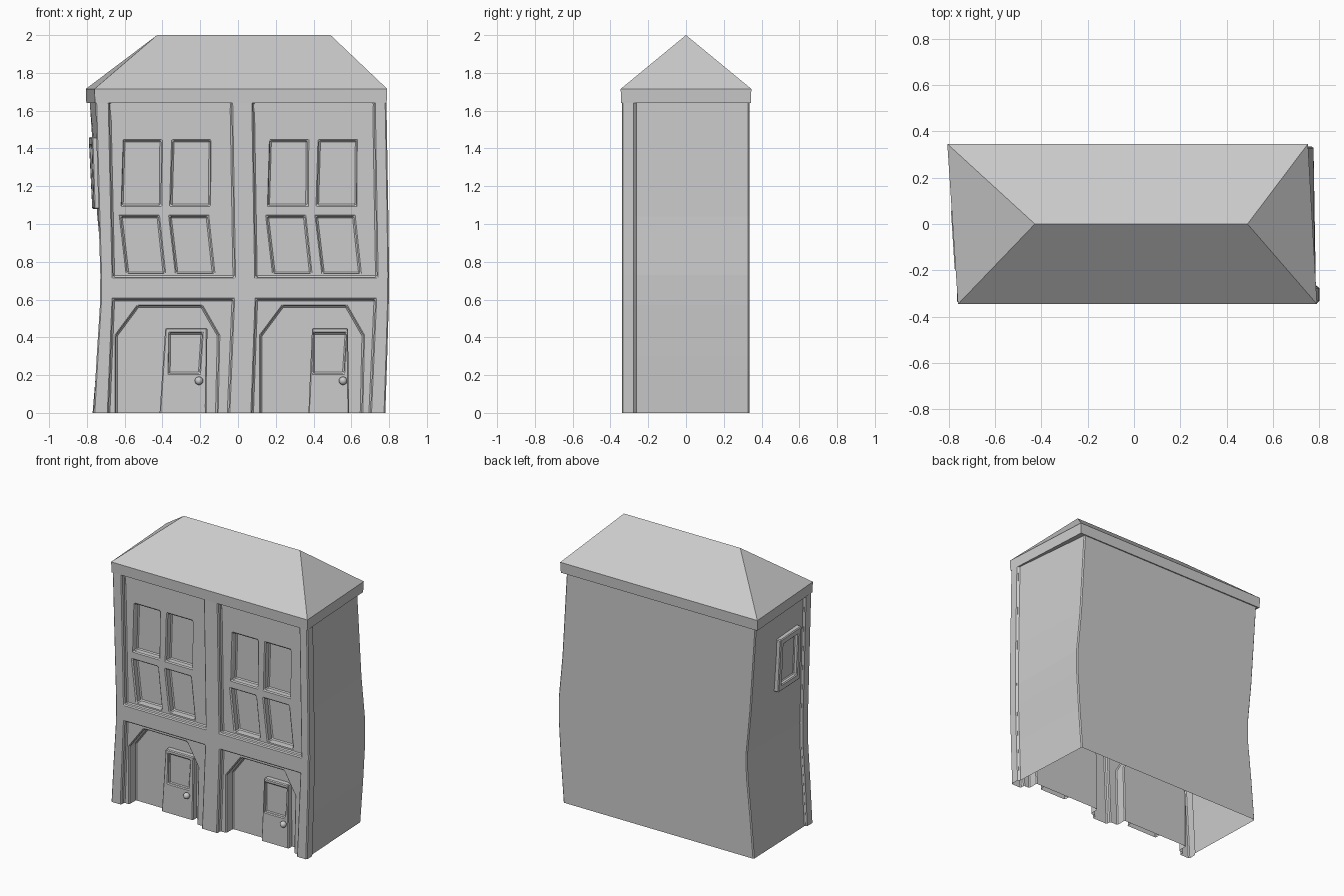
import bpy, bmesh
from mathutils import Vector

if "Cube" in bpy.data.objects:
    bpy.data.objects.remove(bpy.data.objects["Cube"])

FRONT, STEP, BACK = -0.34, -0.27, 0.335      # facade, pilaster back, rear wall
PANEL, PANE, ARCH, DOOR = -0.305, -0.255, -0.23, -0.27
TOP = 1.64


def finish(bm, name, bevel=0.0):
    bmesh.ops.remove_doubles(bm, verts=bm.verts, dist=0.0003)
    bmesh.ops.recalc_face_normals(bm, faces=bm.faces)
    me = bpy.data.meshes.new(name)
    bm.to_mesh(me)
    bm.free()
    ob = bpy.data.objects.new(name, me)
    bpy.context.collection.objects.link(ob)
    if bevel:
        m = ob.modifiers.new("edge_bevel", 'BEVEL')
        m.width = bevel
        m.segments = 1
        m.limit_method = 'ANGLE'
        m.angle_limit = 0.6
    return ob


def sheet(bm, loops, y):
    """Flat x/z sheet at depth y; first loop is the outline, the rest are holes."""
    edges = []
    for loop in loops:
        vs = [bm.verts.new((x, y, z)) for x, z in loop]
        edges += [bm.edges.new((vs[i - 1], vs[i])) for i in range(len(vs))]
    if len(loops) == 1:
        bm.faces.new(vs)
    else:
        bmesh.ops.triangle_fill(bm, use_beauty=True, use_dissolve=False,
                                edges=edges, normal=(0, -1, 0))


def jamb(bm, pts, y0, y1, closed=False):
    """Reveal that joins a line of x/z points at two depths."""
    a = [bm.verts.new((x, y0, z)) for x, z in pts]
    b = [bm.verts.new((x, y1, z)) for x, z in pts]
    for i in range(0 if closed else 1, len(pts)):
        bm.faces.new((a[i - 1], a[i], b[i], b[i - 1]))


def loft(bm, rings, closed=True):
    rows = [[bm.verts.new(p) for p in r] for r in rings]
    for r, s in zip(rows, rows[1:]):
        for i in range(0 if closed else 1, len(r)):
            bm.faces.new((r[i - 1], r[i], s[i], s[i - 1]))
    return rows


def shifted(pts, dx):
    return [(x + dx, z) for x, z in pts]


# Crooked shell: height, front left, back left, back right, front right
levels = [(0.0, -0.765, -0.770, 0.735, 0.780),
          (0.3, -0.748, -0.745, 0.758, 0.790),
          (0.57, -0.731, -0.718, 0.774, 0.798),
          (0.73, -0.729, -0.715, 0.775, 0.800),
          (1.04, -0.738, -0.745, 0.745, 0.796),
          (TOP, -0.755, -0.785, 0.710, 0.786)]
bm = bmesh.new()
loft(bm, [[(fl, FRONT, z), (fl, STEP, z), (fl + 0.015, STEP, z), (bl, BACK, z),
           (br, BACK, z), (fr - 0.015, STEP, z), (fr, STEP, z), (fr, FRONT, z)]
          for z, fl, bl, br, fr in levels], closed=False)

# Facade grid of pilasters and middle band
up_l = [(-0.68, TOP), (-0.66, 0.72), (-0.02, 0.72), (-0.035, TOP)]
up_r = [(0.08, TOP), (0.095, 0.72), (0.735, 0.72), (0.72, TOP)]
low_l = [(-0.685, 0), (-0.66, 0.6), (-0.025, 0.6), (-0.05, 0)]
low_r = [(0.075, 0), (0.097, 0.6), (0.727, 0.6), (0.70, 0)]
outline = ([(l[1], l[0]) for l in levels] + up_l + up_r
           + [(l[4], l[0]) for l in reversed(levels)] + low_r[::-1] + low_l[::-1])
sheet(bm, [outline], FRONT)

# Upper panels, each with four leaning windows
tall = [(-0.615, 1.10), (-0.605, 1.44), (-0.407, 1.44), (-0.41, 1.10)]
short = [(-0.585, 0.74), (-0.62, 1.04), (-0.422, 1.04), (-0.39, 0.74)]
for panel, dx in ((up_l, 0), (up_r, 0.775)):
    jamb(bm, panel, FRONT, PANEL)
    holes = [shifted(w, dx + k) for w in (tall, short) for k in (0, 0.26)]
    sheet(bm, [panel] + holes, PANEL)
    for h in holes:
        jamb(bm, h, PANEL, PANE, closed=True)
        sheet(bm, [h], PANE)

# Lower panels with cut-corner arches
arch = [(-0.645, 0), (-0.645, 0.41), (-0.53, 0.565), (-0.192, 0.565), (-0.103, 0.41), (-0.112, 0)]
for panel, dx in ((low_l, 0), (low_r, 0.766)):
    a = shifted(arch, dx)
    jamb(bm, panel, FRONT, PANEL)
    sheet(bm, [panel + a[::-1]], PANEL)
    jamb(bm, a, PANEL, ARCH)
    sheet(bm, [a], ARCH)
finish(bm, "house_walls", 0.007)

# Doors with a recessed pane and round knob
door_l = [(-0.415, 0), (-0.385, 0.45), (-0.162, 0.45), (-0.168, 0)]
door_r = [(0.373, 0), (0.392, 0.45), (0.582, 0.45), (0.588, 0)]
glass = [(-0.365, 0.21), (-0.363, 0.422), (-0.190, 0.422), (-0.204, 0.21)]
for side, door, dx in (("left", door_l, 0), ("right", door_r, 0.763)):
    bm = bmesh.new()
    g = shifted(glass, dx)
    sheet(bm, [door, g], DOOR)
    jamb(bm, door, DOOR, ARCH)
    jamb(bm, g, DOOR, DOOR + 0.02, closed=True)
    sheet(bm, [g], DOOR + 0.02)
    finish(bm, side + "_door", 0.006)
    bpy.ops.mesh.primitive_uv_sphere_add(segments=16, ring_count=8, radius=0.022,
                                         location=(-0.207 + dx, DOOR - 0.015, 0.17))
    knob = bpy.context.object
    knob.name = side + "_door_knob"
    bpy.ops.object.shade_smooth()


# Framed window on the left wall, following its slope
def wall_ring(y0, y1, z0, z1, out):
    def wx(y, z):
        t = (z - 1.04) / (TOP - 1.04)
        f, b = -0.723 - 0.017 * t, -0.745 - 0.04 * t
        return f + (b - f) * (y - STEP) / (BACK - STEP) - out
    return [(wx(y, z), y, z) for y, z in ((y0, z0), (y1, z0), (y1, z1), (y0, z1))]


bm = bmesh.new()
rows = loft(bm, [wall_ring(-0.20, 0.06, 1.08, 1.46, -0.01),
                 wall_ring(-0.20, 0.06, 1.08, 1.46, 0.035),
                 wall_ring(-0.16, 0.02, 1.125, 1.415, 0.035),
                 wall_ring(-0.16, 0.02, 1.125, 1.415, 0.004)])
bm.faces.new(rows[-1])
finish(bm, "side_window", 0.006)

# Skewed hipped roof with a fascia
def eave(z, grow):
    return [(-0.757 - grow, -0.343 - grow, z), (0.787 + grow, -0.343 - grow, z),
            (0.748 + grow, 0.343 + grow, z), (-0.803 - grow, 0.343 + grow, z)]


bm = bmesh.new()
low, top = loft(bm, [eave(TOP, 0), eave(1.715, 0.003)])
bm.faces.new(low)
ridge = [bm.verts.new((-0.428, 0, 2.0)), bm.verts.new((0.49, 0, 2.0))]
bm.faces.new((top[0], top[1], ridge[1], ridge[0]))
bm.faces.new((top[2], top[3], ridge[0], ridge[1]))
bm.faces.new((top[1], top[2], ridge[1]))
bm.faces.new((top[3], top[0], ridge[0]))
finish(bm, "roof")
